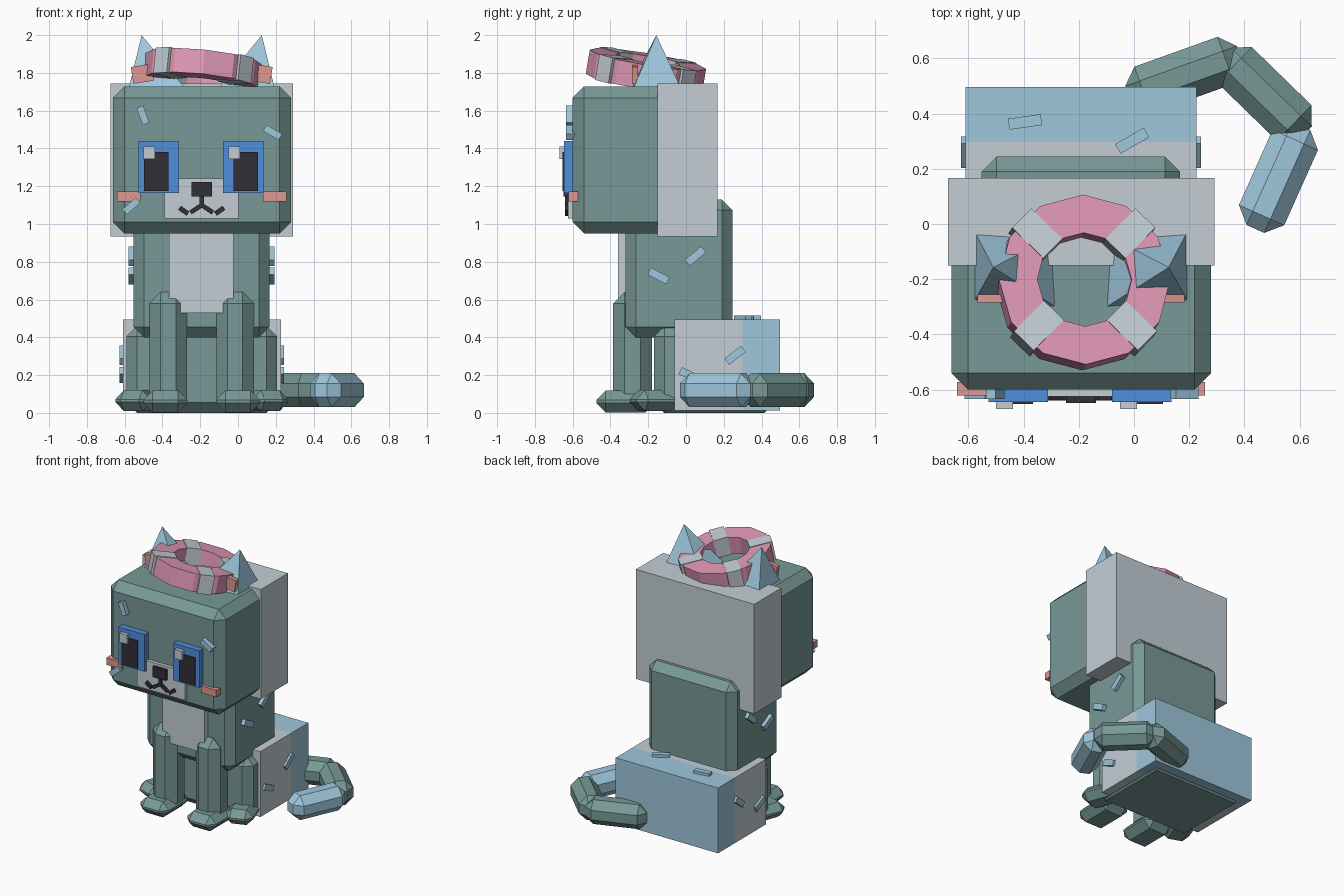
import bpy, bmesh, math
from mathutils import Matrix, Vector, Euler

if "Cube" in bpy.data.objects:
    bpy.data.objects.remove(bpy.data.objects["Cube"])

CX = -0.192  # symmetry plane of the cat


def material(name, rgb):
    m = bpy.data.materials.new(name)
    lin = [((c / 255 + 0.055) / 1.055) ** 2.4 for c in rgb]
    m.diffuse_color = (*lin, 1)
    m.use_nodes = True
    m.node_tree.nodes["Principled BSDF"].inputs["Base Color"].default_value = m.diffuse_color
    return m


TEAL = material("teal fur", (119, 153, 150))
GREY = material("pale grey", (195, 206, 213))
SKY = material("light blue", (158, 199, 220))
BLUE = material("eye blue", (80, 142, 220))
BLACK = material("near black", (50, 47, 54))
PINK = material("ring pink", (222, 152, 180))
CORAL = material("coral", (221, 152, 145))


def finish(name, bm, mat):
    bmesh.ops.recalc_face_normals(bm, faces=bm.faces)
    me = bpy.data.meshes.new(name)
    bm.to_mesh(me)
    bm.free()
    me.materials.append(mat)
    ob = bpy.data.objects.new(name, me)
    bpy.context.collection.objects.link(ob)
    return ob


def block(name, c, s, mat, ch=0, rot=(0, 0, 0), parent=Matrix()):
    """Box at centre c, size s, all edges chamfered by ch, rotated in degrees."""
    bm = bmesh.new()
    bmesh.ops.create_cube(bm, size=1)
    bmesh.ops.scale(bm, vec=s, verts=bm.verts)
    if ch:
        bmesh.ops.bevel(bm, geom=bm.edges[:], offset=ch, segments=1,
                        affect='EDGES', profile=0.5)
    e = Euler([math.radians(a) for a in rot]).to_matrix().to_4x4()
    bm.transform(parent @ Matrix.Translation(c) @ e)
    return finish(name, bm, mat)


def span(name, lo, hi, mat, ch=0):
    """Box given by its two corners."""
    lo, hi = Vector(lo), Vector(hi)
    return block(name, (lo + hi) / 2, hi - lo, mat, ch)


def pair(name, c, s, mat, ch=0, rot=(0, 0, 0)):
    block(name + "_right", c, s, mat, ch, rot)
    block(name + "_left", (2 * CX - c[0], c[1], c[2]), s, mat, ch,
          (rot[0], -rot[1], -rot[2]))


# head with pale back half
span("head", (-0.662, -0.60, 0.95), (0.28, 0.13, 1.728), TEAL, 0.06)
span("head_back", (-0.675, -0.15, 0.935), (0.292, 0.167, 1.745), GREY)

# body, chest and haunches
span("body", (-0.553, -0.32, 0.40), (0.167, 0.245, 1.13), TEAL, 0.055)
span("chest", (-0.365, -0.36, 0.53), (-0.023, -0.28, 1.08), GREY)
span("haunches", (-0.59, -0.17, 0.0), (0.206, 0.47, 0.46), TEAL, 0.055)
span("haunch_cover", (-0.61, -0.062, 0.012), (0.227, 0.298, 0.495), GREY)
span("rump_cover", (-0.61, 0.298, 0.012), (0.227, 0.497, 0.495), SKY)

# legs and paws
pair("front_leg", (-0.015, -0.283, 0.33), (0.2, 0.205, 0.62), TEAL, 0.06)
pair("front_paw", (0.0, -0.32, 0.06), (0.235, 0.31, 0.115), TEAL, 0.05)
pair("rear_paw", (0.13, -0.12, 0.065), (0.2, 0.34, 0.11), TEAL, 0.048, (0, 0, 20))

# tail: three chamfered links lying on the ground
tail = [((-0.02, 0.467), (0.385, 0.612), TEAL),
        ((0.325, 0.615), (0.62, 0.328), TEAL),
        ((0.607, 0.355), (0.44, -0.018), SKY)]
for i, (a, b, mat) in enumerate(tail):
    a, b = Vector(a), Vector(b)
    d, m = b - a, (a + b) / 2
    block(f"tail_link_{i + 1}", (m.x, m.y, 0.12), (d.length, 0.18, 0.18), mat,
          0.055, (0, 0, math.degrees(math.atan2(d.y, d.x))))

# ears: four-sided pyramids with coral inner plates
for side, sx in (("right", 1), ("left", -1)):
    bm = bmesh.new()
    pts = [(0.292, -0.03), (0.10, -0.045), (0.085, -0.31), (0.39, -0.275), (0.385, -0.025)]
    pts = [(0.387, -0.025), (0.10, -0.045), (0.085, -0.305), (0.387, -0.28)]
    base = [bm.verts.new((CX + sx * x, y, 1.715)) for x, y in pts]
    tip = bm.verts.new((CX + sx * 0.318, -0.157, 2.0))
    bm.faces.new(base)
    for i in range(4):
        bm.faces.new((base[i], base[(i + 1) % 4], tip))
    finish("ear_" + side, bm, SKY)
pair("inner_ear", (0.122, -0.27, 1.795), (0.11, 0.03, 0.09), CORAL, 0, (0, 9, 0))

# eyes
for side, x, hx in (("left", -0.42, -0.47), ("right", 0.028, -0.02)):
    px = x - 0.012 if side == "left" else x + 0.012
    block("eye_" + side, (x, -0.61, 1.302), (0.215, 0.07, 0.275), BLUE)
    block("pupil_" + side, (px, -0.62, 1.278), (0.13, 0.066, 0.205), BLACK)
    block("eye_glint_" + side, (hx, -0.63, 1.377), (0.062, 0.08, 0.068), GREY)

# muzzle, nose, mouth, cheeks
span("muzzle", (-0.39, -0.625, 1.03), (0.003, -0.57, 1.24), GREY)
span("nose", (-0.247, -0.648, 1.145), (-0.138, -0.59, 1.222), BLACK)
span("mouth_stem", (CX - 0.012, -0.64, 1.085), (CX + 0.012, -0.59, 1.15), BLACK)
pair("mouth_inner", (CX + 0.03, -0.615, 1.08), (0.07, 0.05, 0.024), BLACK, 0, (0, 33, 0))
pair("mouth_outer", (CX + 0.095, -0.615, 1.07), (0.055, 0.05, 0.026), BLACK, 0, (0, -35, 0))
pair("cheek", (0.195, -0.597, 1.146), (0.125, 0.05, 0.052), CORAL)

# small fur marks on the face
for i, (x, z, a) in enumerate([(-0.503, 1.575, -70), (0.183, 1.485, -30), (-0.565, 1.095, 40)]):
    block(f"face_mark_{i + 1}", (x, -0.61, z), (0.095, 0.05, 0.038), SKY, 0, (0, -a, 0))

# fur marks on the flanks (x is the outer surface)
for i, (x, y, z, a) in enumerate([(0.167, -0.145, 0.725, -28), (0.167, 0.05, 0.83, 40),
                                  (0.215, 0.26, 0.305, 38), (0.215, 0.02, 0.2, -25)]):
    pair(f"flank_mark_{i + 1}", (x, y, z), (0.055, 0.112, 0.042), SKY, 0, (a, 0, 0))

# fur marks on top of the haunches
for i, (x, y, a) in enumerate([(-0.395, 0.37, 8), (-0.007, 0.302, 30)]):
    block(f"rump_mark_{i + 1}", (x, y, 0.497), (0.12, 0.04, 0.036), SKY, 0, (0, 0, a))

# tilted swim ring on the head: twelve-sided ring with four pale bands
tilt = Matrix.Translation((-0.186, -0.212, 1.808)) @ \
    Euler((math.radians(-9.5), math.radians(6), 0)).to_matrix().to_4x4()
bm = bmesh.new()
N = 12
rings = []
for i in range(N):
    t = 2 * math.pi * i / N
    rings.append([bm.verts.new((r * math.cos(t), r * math.sin(t), z))
                  for r, z in ((0.312, -0.065), (0.312, 0.065), (0.172, 0.065), (0.172, -0.065))])
for i in range(N):
    p, q = rings[i], rings[(i + 1) % N]
    for k in range(4):
        n = (k + 1) % 4
        bm.faces.new((p[k], q[k], q[n], p[n]))
bm.transform(tilt)
finish("swim_ring", bm, PINK)
for k in range(4):
    turn = tilt @ Matrix.Rotation(math.radians(45 + 90 * k), 4, 'Z')
    block(f"ring_band_{k + 1}", (0.24, 0, 0), (0.158, 0.1, 0.138), GREY, 0, (0, 0, 0), turn)
